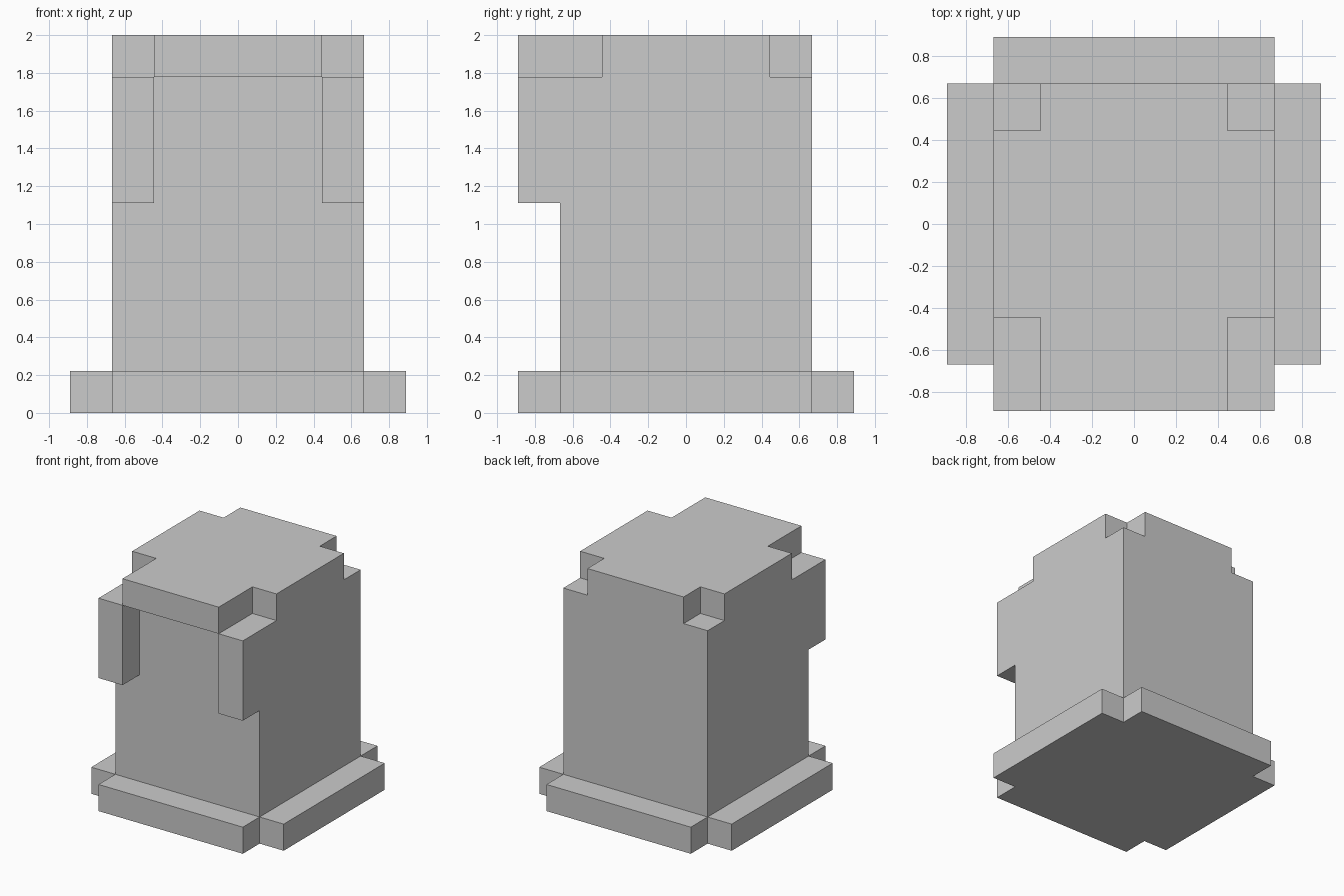
import bpy, bmesh

if "Cube" in bpy.data.objects:
    bpy.data.objects.remove(bpy.data.objects["Cube"])

U = 2 / 9  # the model sits on a grid of nine units in height


def prism(name, outline, z0, z1):
    """Extrude a counter-clockwise outline (grid units) from z0 to z1."""
    bm = bmesh.new()
    base = bm.faces.new([bm.verts.new((x * U, y * U, z0 * U)) for x, y in outline])
    top = bmesh.ops.extrude_face_region(bm, geom=[base])["geom"]
    bmesh.ops.translate(bm, vec=(0, 0, (z1 - z0) * U),
                        verts=[v for v in top if isinstance(v, bmesh.types.BMVert)])
    bmesh.ops.recalc_face_normals(bm, faces=bm.faces)
    mesh = bpy.data.meshes.new(name)
    bm.to_mesh(mesh)
    bm.free()
    obj = bpy.data.objects.new(name, mesh)
    bpy.context.collection.objects.link(obj)
    return obj


def box(x0, x1, y0, y1):
    return [(x0, y0), (x1, y0), (x1, y1), (x0, y1)]


def cross(wide, narrow, front, side_front, side_back, back):
    """Plus-shaped outline, symmetric in x."""
    half = [(narrow, front), (narrow, side_front), (wide, side_front),
            (wide, side_back), (narrow, side_back), (narrow, back)]
    return half + [(-x, y) for x, y in reversed(half)]


# Plinth with open corners
prism("base_plinth", cross(4, 3, -4, -3, 3, 4), 0, 1)

# Main block
prism("body", box(-3, 3, -3, 3), 1, 8)

# Notched top slab, overhanging at the front
prism("top_slab", cross(3, 2, -4, -2, 2, 3), 8, 9)

# Hanging strips on both sides of the front
for side, x0 in (("left", -3), ("right", 2)):
    prism(f"front_strip_{side}", box(x0, x0 + 1, -4, -3), 5, 8)
